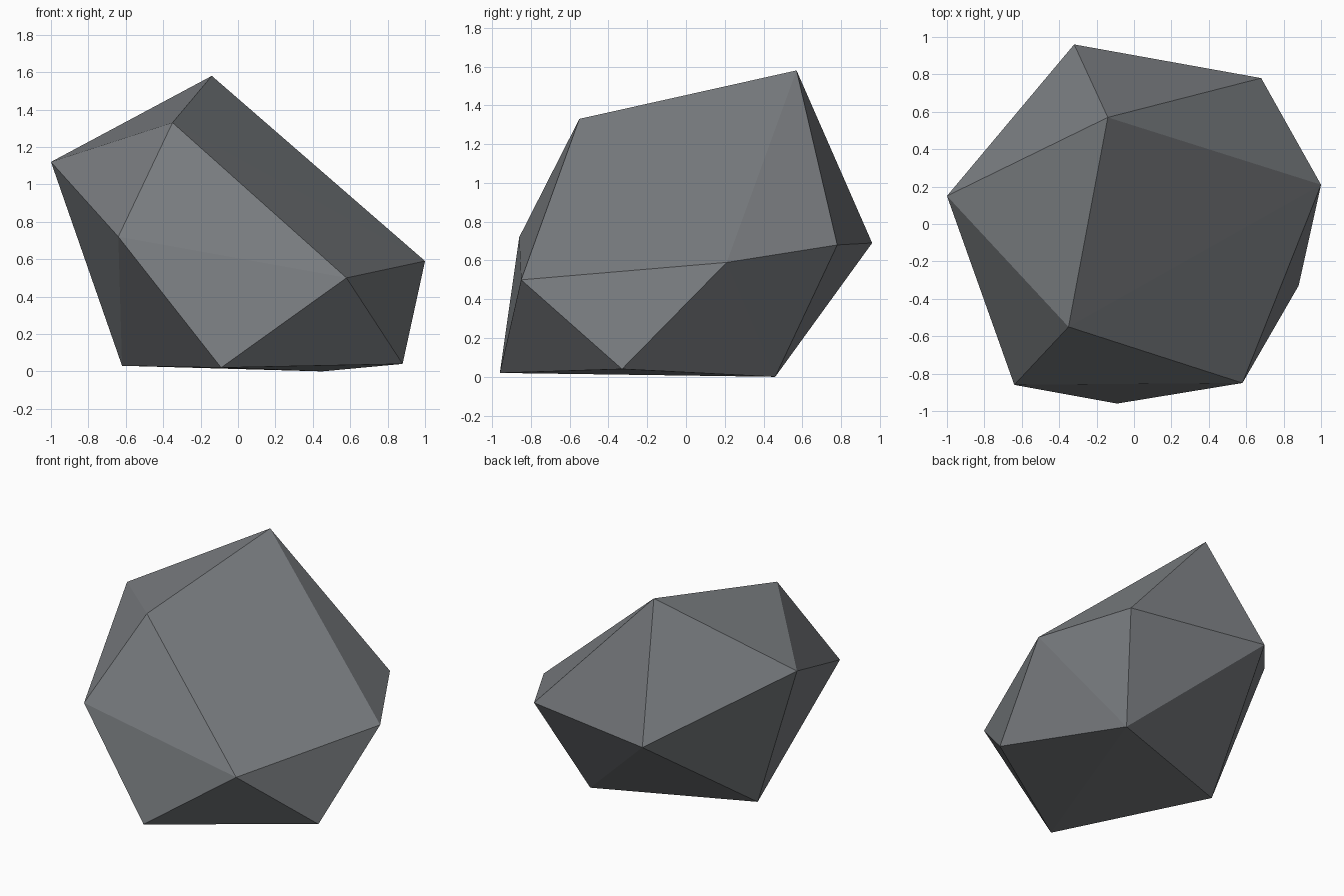
import bpy
import bmesh

cube = bpy.data.objects.get("Cube")
if cube:
    bpy.data.objects.remove(cube, do_unlink=True)

# Stone colour
stone = bpy.data.materials.new("slate_grey")
stone.use_nodes = True
colour = (0.195, 0.207, 0.22, 1.0)
stone.diffuse_color = colour
bsdf = stone.node_tree.nodes["Principled BSDF"]
bsdf.inputs["Base Color"].default_value = colour
bsdf.inputs["Roughness"].default_value = 0.9

# Corners of the boulder, grouped by height
crown = [(-0.14, 0.57, 1.58), (-0.35, -0.55, 1.33), (-1.0, 0.15, 1.12)]
waist = [(-0.64, -0.86, 0.72), (0.58, -0.85, 0.50), (1.0, 0.21, 0.59),
         (0.68, 0.78, 0.68), (-0.32, 0.96, 0.69)]
base = [(-0.09, -0.96, 0.02), (0.88, -0.33, 0.04),
        (0.45, 0.46, 0.0), (-0.62, 0.06, 0.03)]

# Wrap the corners in a faceted convex shell
bm = bmesh.new()
for corner in crown + waist + base:
    bm.verts.new(corner)
bmesh.ops.convex_hull(bm, input=bm.verts[:])
bmesh.ops.recalc_face_normals(bm, faces=bm.faces[:])
for face in bm.faces:
    face.smooth = False

mesh = bpy.data.meshes.new("boulder")
bm.to_mesh(mesh)
bm.free()
mesh.materials.append(stone)
boulder = bpy.data.objects.new("boulder", mesh)
bpy.context.collection.objects.link(boulder)
